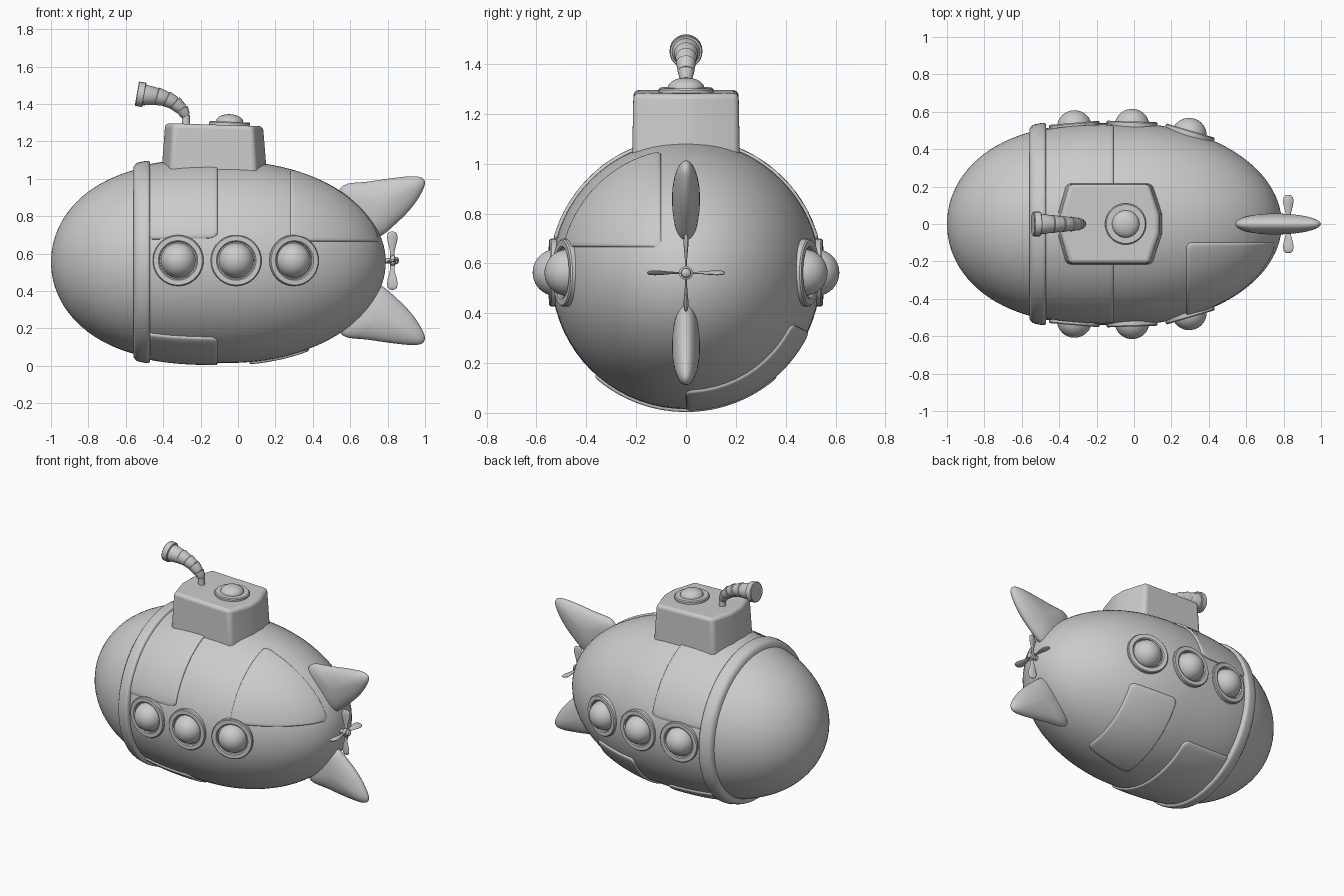
import bpy, bmesh
from math import sin, cos, pi, asin, acos, radians, sqrt
from mathutils import Vector, Matrix

if "Cube" in bpy.data.objects:
    bpy.data.objects.remove(bpy.data.objects["Cube"])

CZ, RAD, MID = 0.555, 0.54, -0.05      # hull axis height, radius, widest station


def hull_r(x):
    t = (x - MID) / 0.84 if x > MID else (MID - x) / 0.95
    return RAD * sqrt(max(0.0, 1 - t ** (2 if x > MID else 2.8)))


def finish(name, bm, angle=35, bevel=0):
    bmesh.ops.remove_doubles(bm, verts=bm.verts, dist=1e-5)
    bmesh.ops.recalc_face_normals(bm, faces=bm.faces)
    me = bpy.data.meshes.new(name)
    bm.to_mesh(me)
    bm.free()
    ob = bpy.data.objects.new(name, me)
    bpy.context.collection.objects.link(ob)
    if bevel:
        mod = ob.modifiers.new("bevel", 'BEVEL')
        mod.width, mod.segments = bevel, 4
    bpy.ops.object.select_all(action='DESELECT')
    ob.select_set(True)
    bpy.context.view_layer.objects.active = ob
    bpy.ops.object.shade_smooth_by_angle(angle=radians(angle))
    return ob


def bridge(bm, rings):
    for a, b in zip(rings, rings[1:]):
        n = len(a)
        for i in range(n):
            bm.faces.new((a[i], a[(i + 1) % n], b[(i + 1) % n], b[i]))


def lathe(bm, profile, origin, axis, segs=32, squash=(1, 1)):
    """Revolve (radius, height) points around an axis through origin."""
    m = Matrix.Translation(origin) @ Vector(axis).to_track_quat('Z', 'Y').to_matrix().to_4x4()
    bridge(bm, [[bm.verts.new(m @ Vector((r * cos(2 * pi * i / segs) * squash[0],
                                          r * sin(2 * pi * i / segs) * squash[1], h)))
                 for i in range(segs)] for r, h in profile])


# hull
bm = bmesh.new()
stations = [-0.105 - 0.895 * cos(pi * i / 56) for i in range(57)]
lathe(bm, [(0 if i in (0, 56) else hull_r(x), x) for i, x in enumerate(stations)],
      (0, 0, CZ), (1, 0, 0), 72)
finish("hull", bm, 60)

# raised collar behind the nose
bm = bmesh.new()
lathe(bm, [(0.47, -0.56), (0.51, -0.558), (0.527, -0.545), (0.533, -0.53), (0.541, -0.49),
           (0.54, -0.478), (0.532, -0.47), (0.48, -0.468)], (0, 0, CZ), (1, 0, 0), 72)
finish("nose_collar", bm, 50)


# raised hull plates: rounded rectangles wrapped on the hull
def plate(name, x0, x1, lo, hi, ru, rv):
    outline = []
    for k, (su, sv) in enumerate([(1, 1), (-1, 1), (-1, -1), (1, -1)]):
        for j in range(7):
            a = (k + j / 6) * pi / 2
            outline.append(Vector((su * (1 - ru) + ru * cos(a), sv * (1 - rv) + rv * sin(a))))
    dense = []
    for i, p in enumerate(outline):
        q = outline[(i + 1) % len(outline)]
        n = 14 if i % 7 == 6 else 1
        dense += [p.lerp(q, j / n) for j in range(n)]
    bm = bmesh.new()
    rings = []
    for s, off in [(i / 16 * 0.97, 0.012) for i in range(17)] + [(0.99, 0.009), (1, 0.004), (1, -0.02)]:
        ring = []
        for p in dense:
            x = x0 + (x1 - x0) * (p.x * s + 1) / 2
            r = hull_r(x)
            th = lo(r) + (hi(r) - lo(r)) * (p.y * s + 1) / 2
            r += off
            ring.append(bm.verts.new((x, -r * cos(th), CZ + r * sin(th))))
        rings.append(ring)
    bridge(bm, rings)
    finish(name, bm, 50)


def deg(d):
    return lambda r: radians(d)


plate("upper_plate", -0.5, -0.11, deg(13.5), deg(166.5), 0.3, 0.04)
plate("belly_plate", -0.5, -0.11, deg(-132), deg(-48), 0.2, 0.1)
plate("rear_side_plate", 0.06, 0.38, deg(-155), deg(-90), 0.22, 0.12)
plate("rear_upper_plate", 0.28, 0.75, lambda r: asin(min(1, 0.11 / r)),
      lambda r: acos(min(1, 0.1 / r)), 0.12, 0.12)

# portholes: rim and domed glass on both sides
for i, x in enumerate((-0.32, -0.01, 0.3)):
    slope = (hull_r(x + 0.01) - hull_r(x - 0.01)) / 0.02
    for side, word in ((-1, "front"), (1, "back")):
        o, d = (x, side * hull_r(x), CZ + 0.008), (-slope, side, 0)
        bm = bmesh.new()
        lathe(bm, [(0.136, -0.07), (0.136, 0.003), (0.131, 0.009), (0.106, 0.009),
                   (0.1, 0.004), (0.098, -0.03)], o, d, 40)
        finish(f"porthole_rim_{word}_{i + 1}", bm)
        bm = bmesh.new()
        lathe(bm, [(0.094 * sin(a * pi / 20), -0.018 + 0.094 * cos(a * pi / 20))
                   for a in range(13)], o, d, 40)
        finish(f"porthole_glass_{word}_{i + 1}", bm)

# conning tower with pointed ends and a sloping roof
bm = bmesh.new()
half = [(0.145, 0.05), (0.09, 0.213), (-0.355, 0.213), (-0.40, 0.06)]
plan = half + [(x, -y) for x, y in reversed(half)]
low = [bm.verts.new((-0.13 + (x + 0.13) * 1.05, y * 1.02, 0.97)) for x, y in plan]
top = [bm.verts.new((-0.13 + (x + 0.13) * 0.96, y * 0.99, 1.289 - 0.03 * (x + 0.13))) for x, y in plan]
bridge(bm, [low, top])
bm.faces.new(top)
bm.faces.new(low)
finish("tower", bm, 35, 0.022)

# roof hatch
bm = bmesh.new()
lathe(bm, [(0, -0.02), (0.11, -0.02), (0.11, 0.012), (0.104, 0.018), (0.078, 0.018)] +
      [(0.073 * cos(a * pi / 16), 0.018 + 0.04 * sin(a * pi / 16)) for a in range(9)],
      (-0.045, 0, 1.287), (0.04, 0, 1), 40)
finish("hatch", bm)

# periscope: flaring nested segments and a lens head
bm = bmesh.new()
path = [(-0.278, 1.27, 0.022, 0.022), (-0.278, 1.335, 0.025, 0.034), (-0.298, 1.37, 0.032, 0.04),
        (-0.335, 1.403, 0.036, 0.043), (-0.378, 1.425, 0.039, 0.048), (-0.43, 1.44, 0.046, 0.056),
        (-0.5, 1.448, 0.066, 0.066), (-0.535, 1.454)]
for a, b in zip(path, path[1:]):
    p, q = Vector((a[0], 0, a[1])), Vector((b[0], 0, b[1]))
    n = (q - p).length + 0.006
    lathe(bm, [(0, 0), (a[2] - 0.003, 0), (a[2], 0.004), (a[3], n - 0.004), (a[3] - 0.004, n), (0, n)],
          p, q - p, 24)
finish("periscope", bm)


# tail fins: inflated leaf shapes, upper and lower
def fin(name, sign):
    pts = [Vector(p) for p in [(0.995, 0.955), (0.99, 1.0), (0.94, 1.013), (0.84, 1.005), (0.7, 0.985),
                               (0.56, 0.962), (0.54, 0.86), (0.62, 0.72), (0.74, 0.685), (0.85, 0.765),
                               (0.94, 0.86)]]
    n, out = len(pts), []
    for i in range(n):                       # smooth closed curve through the points
        a, b, c, d = (pts[(i + k) % n] for k in (-1, 0, 1, 2))
        for t in (0, 0.25, 0.5, 0.75):
            out.append(0.5 * (2 * b + (c - a) * t + (2 * a - 5 * b + 4 * c - d) * t * t
                              + (3 * b - a - 3 * c + d) * t ** 3))
    mid = Vector((0.75, 0.86))
    bm = bmesh.new()
    rings = []
    for k in range(21):
        a = pi * k / 20
        rings.append([bm.verts.new((q.x, -0.056 * cos(a), CZ + 0.007 + sign * (q.y - CZ - 0.007)))
                      for q in (mid.lerp(p, sin(a) if 0 < k < 20 else 0) for p in out)])
    bridge(bm, rings)
    finish(name, bm, 60)


fin("upper_fin", 1)
fin("lower_fin", -1)

# propeller: shaft, hub and four flat paddle blades
bm = bmesh.new()
hub = Vector((0.825, 0, CZ + 0.007))
lathe(bm, [(0, -0.06), (0.014, -0.06), (0.014, -0.012), (0.026, -0.01), (0.028, 0.012),
           (0.02, 0.016), (0.018, 0.028), (0.01, 0.034), (0, 0.036)], hub, (1, 0, 0), 20)
finish("propeller_hub", bm)
for k in range(4):
    bm = bmesh.new()
    blade = [(0, 0), (0.012, 0.012), (0.012, 0.045), (0.017, 0.07), (0.026, 0.1), (0.029, 0.125),
             (0.025, 0.145), (0.014, 0.154), (0, 0.156)]
    lathe(bm, blade, (0, 0, 0), (0, 0, 1), 16, (1, 0.28))
    bm.transform(Matrix.Translation(hub) @ Matrix.Rotation(k * pi / 2, 4, 'X')
                 @ Matrix.Rotation(radians(12), 4, 'Z'))
    finish(f"propeller_blade_{k + 1}", bm, 60)
